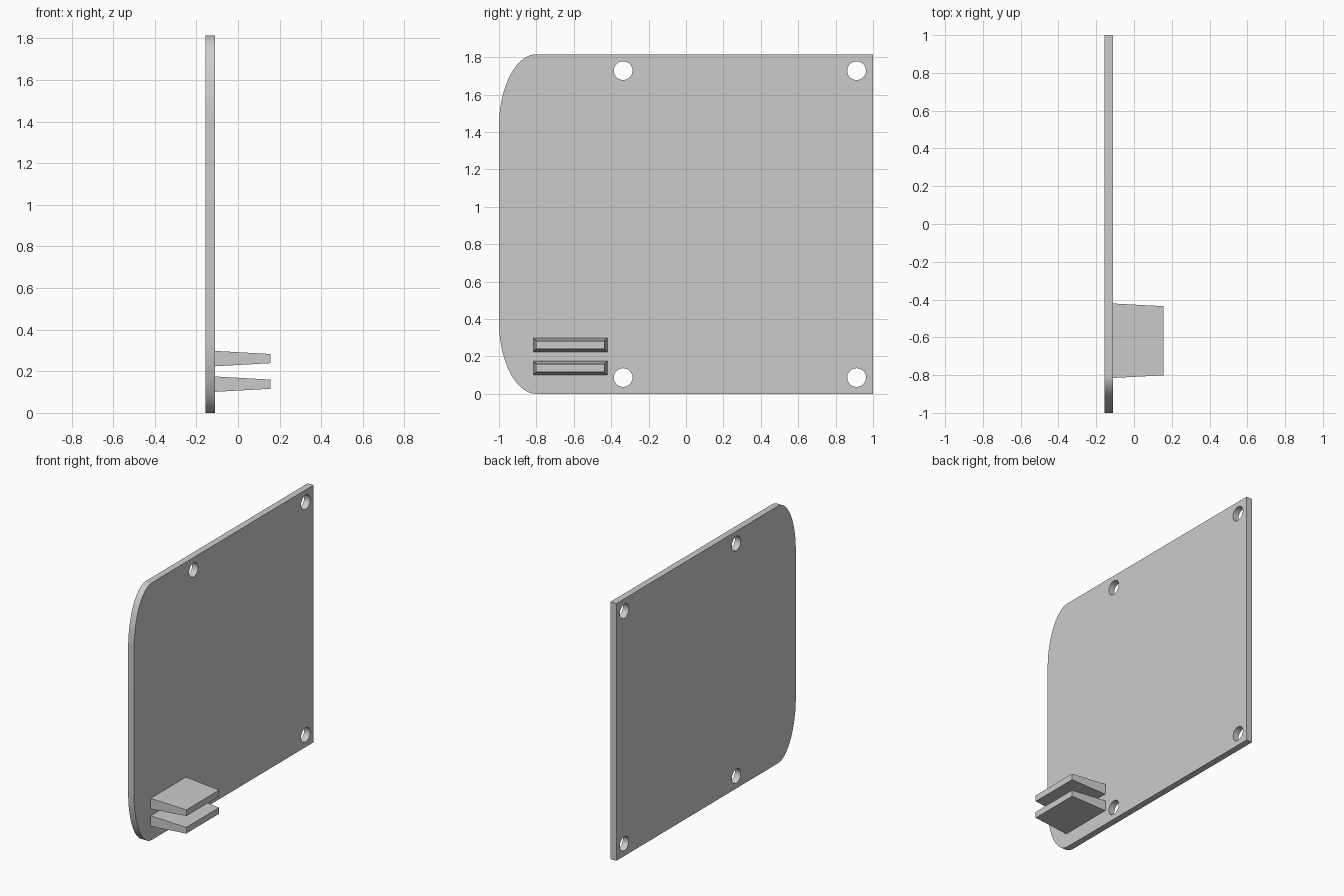
import bpy, bmesh
from math import sin, cos, pi, radians

cube = bpy.data.objects.get("Cube")
if cube:
    bpy.data.objects.remove(cube, do_unlink=True)

grey = bpy.data.materials.new("plain grey")
grey.use_nodes = True
GREY = (0.6, 0.6, 0.6, 1)
grey.diffuse_color = GREY
grey.node_tree.nodes["Principled BSDF"].inputs["Base Color"].default_value = GREY

H = 1.815              # plate height
BACK, FACE, TIP = -0.157, -0.111, 0.157   # plate faces and tab tips along x


def arc(cy, cz, ry, rz, start, end, steps):
    """Points on an elliptical arc in the plate's plane."""
    angles = [start + (end - start) * i / steps for i in range(steps + 1)]
    return [(cy + ry * cos(a), cz + rz * sin(a)) for a in angles]


# Plate outline with two rounded front corners, plus four screw holes
RY, RZ = 0.2, 0.39
outline = [(1, 0), (1, H)]
outline += arc(-1 + RY, H - RZ, RY, RZ, pi / 2, pi, 24)
outline += arc(-1 + RY, RZ, RY, RZ, pi, 1.5 * pi, 24)
loops = [outline]
for y in (-0.336, 0.912):
    for z in (0.087, H - 0.087):
        loops.append(arc(y, z, 0.05, 0.05, 0, 2 * pi, 32)[:-1])

curve = bpy.data.curves.new("plate_profile", "CURVE")
curve.dimensions = "2D"
curve.fill_mode = "BOTH"
curve.extrude = (FACE - BACK) / 2
for pts in loops:
    spline = curve.splines.new("POLY")
    spline.points.add(len(pts) - 1)
    for p, (y, z) in zip(spline.points, pts):
        p.co = (y, z, 0, 1)
    spline.use_cyclic_u = True

plate = bpy.data.objects.new("plate", curve)
plate.location.x = (FACE + BACK) / 2
plate.rotation_euler = (radians(90), 0, radians(90))
bpy.context.collection.objects.link(plate)
bpy.ops.object.select_all(action="DESELECT")
plate.select_set(True)
bpy.context.view_layer.objects.active = plate
bpy.ops.object.convert(target="MESH")
plate = bpy.context.object

bm = bmesh.new()
bm.from_mesh(plate.data)
bmesh.ops.remove_doubles(bm, verts=bm.verts, dist=0.0001)
bmesh.ops.recalc_face_normals(bm, faces=bm.faces)
bm.to_mesh(plate.data)
bm.free()
plate.data.materials.clear()
plate.data.materials.append(grey)
bpy.ops.object.shade_smooth_by_angle(angle=radians(30))


# Tapered clip tabs standing out from the plate
def tab(name, z):
    bm = bmesh.new()
    bmesh.ops.create_cube(bm, size=2)
    for v in bm.verts:
        tip = v.co.x > 0
        half_y, half_z = (0.183, 0.022) if tip else (0.197, 0.037)
        v.co = (TIP if tip else FACE, -0.618 + v.co.y * half_y, z + v.co.z * half_z)
    mesh = bpy.data.meshes.new(name)
    bm.to_mesh(mesh)
    bm.free()
    mesh.materials.append(grey)
    bpy.context.collection.objects.link(bpy.data.objects.new(name, mesh))


tab("lower_tab", 0.138)
tab("upper_tab", 0.261)
